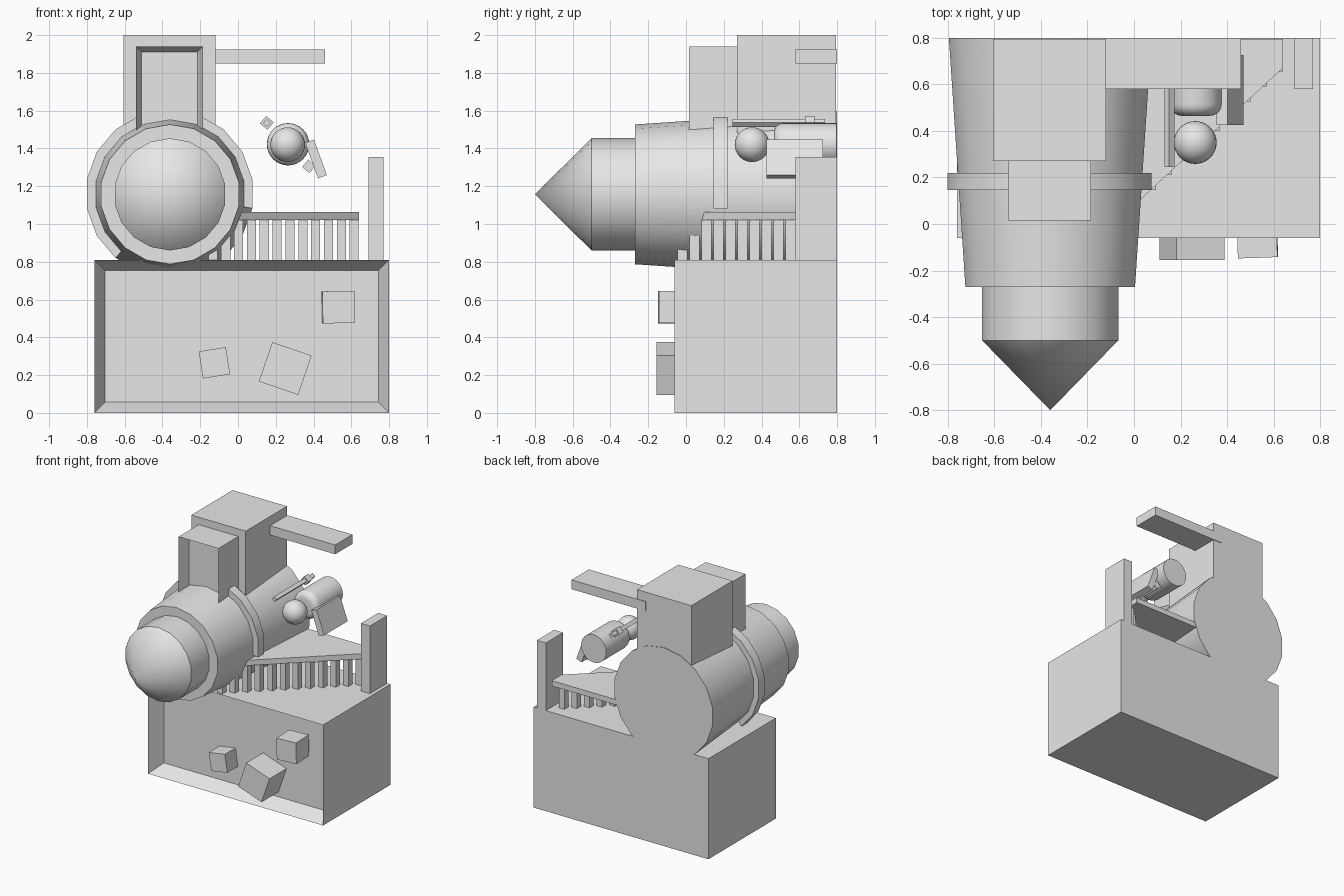
import bpy, bmesh, math
from mathutils import Matrix, Vector

cube = bpy.data.objects.get("Cube")
if cube:
    bpy.data.objects.remove(cube, do_unlink=True)

grey = bpy.data.materials.new("plain_grey")
grey.use_nodes = True
grey.diffuse_color = (0.8, 0.8, 0.8, 1)
grey.node_tree.nodes["Principled BSDF"].inputs["Base Color"].default_value = (0.8, 0.8, 0.8, 1)


def finish(name, bm, smooth=False):
    bmesh.ops.recalc_face_normals(bm, faces=bm.faces)
    mesh = bpy.data.meshes.new(name)
    bm.to_mesh(mesh)
    bm.free()
    mesh.materials.append(grey)
    ob = bpy.data.objects.new(name, mesh)
    bpy.context.collection.objects.link(ob)
    if smooth:
        bpy.ops.object.select_all(action='DESELECT')
        ob.select_set(True)
        bpy.context.view_layer.objects.active = ob
        bpy.ops.object.shade_smooth_by_angle(angle=math.radians(30))
    return ob


def box(name, x, y, z, tilt=0, turn=0, rim=0, depth=0):
    """Box from ranges; tilt about y, turn about z, optional recess in the front."""
    bm = bmesh.new()
    size = Vector([r[1] - r[0] for r in (x, y, z)])
    centre = Vector([(r[0] + r[1]) / 2 for r in (x, y, z)])
    bmesh.ops.create_cube(bm, size=1)
    bmesh.ops.scale(bm, vec=size, verts=bm.verts)
    if rim:
        bm.normal_update()
        front = min(bm.faces, key=lambda f: f.calc_center_median().y)
        bmesh.ops.inset_individual(bm, faces=[front], thickness=rim)
        bmesh.ops.translate(bm, vec=(0, depth, 0), verts=front.verts)
    spin = Matrix.Rotation(math.radians(turn), 4, 'Z') @ Matrix.Rotation(math.radians(tilt), 4, 'Y')
    bm.transform(Matrix.Translation(centre) @ spin)
    return finish(name, bm)


def block(name, x, y, z, w, length, h, **kw):
    """Box from its centre and size."""
    return box(name, (x - w / 2, x + w / 2), (y - length / 2, y + length / 2),
               (z - h / 2, z + h / 2), **kw)


def lathe(name, profile, x, z, sides):
    """Closed solid turned about a y axis; profile holds (radius, y)."""
    bm = bmesh.new()
    rings = []
    for r, y in profile:
        if r == 0:
            rings.append([bm.verts.new((x, y, z))] * sides)
            continue
        angles = [math.pi / 2 + math.tau * i / sides for i in range(sides)]
        rings.append([bm.verts.new((x + r * math.cos(a), y, z + r * math.sin(a))) for a in angles])
    for a, b in zip(rings, rings[1:]):
        for i in range(sides):
            j = (i + 1) % sides
            quad = list(dict.fromkeys((a[i], a[j], b[j], b[i])))
            bm.faces.new(quad)
    for ring in (rings[0], rings[-1]):
        if ring[0] is not ring[1]:
            bm.faces.new(ring)
    return finish(name, bm, True)


# Base with a recessed front
box("base", (-0.76, 0.8), (-0.06, 0.8), (0, 0.81), rim=0.08, depth=0.12)

# Loose cubes in the recess
block("cube_left", -0.125, 0, 0.265, 0.145, 0.15, 0.145, tilt=-9)
block("cube_middle", 0.25, -0.04, 0.235, 0.22, 0.23, 0.22, tilt=19)
block("cube_right", 0.53, -0.06, 0.56, 0.17, 0.17, 0.17, tilt=-1, turn=2)

# Large tapered drum with a pointed nose
lathe("drum", [(0, -0.8), (0.297, -0.5), (0.297, -0.27), (0.37, -0.27), (0.442, 0.8)],
      -0.36, 1.157, 18)

# Open band around the drum
bm = bmesh.new()
rows = []
for step in range(13):
    a = math.radians(-10 + 20 * step)
    rows.append([bm.verts.new((-0.362 + r * math.cos(a), y, 1.16 + r * math.sin(a)))
                 for r, y in ((0.38, 0.145), (0.445, 0.145), (0.445, 0.22), (0.38, 0.22))])
for a, b in zip(rows, rows[1:]):
    for i in range(4):
        j = (i + 1) % 4
        bm.faces.new((a[i], a[j], b[j], b[i]))
bm.faces.new(rows[0])
bm.faces.new(rows[-1])
finish("drum_band", bm, True)

# Tower, niche block and overhead beam
box("tower", (-0.605, -0.12), (0.27, 0.795), (1.2, 2.0))
box("niche_block", (-0.54, -0.185), (0.015, 0.3), (1.2, 1.94), rim=0.042, depth=0.09)
box("overhead_beam", (-0.2, 0.46), (0.58, 0.8), (1.85, 1.925))

# Balcony slab with a diagonal front edge
bm = bmesh.new()
outline = [(-0.26, -0.16), (0.64, 0.67), (0.64, 0.795), (-0.26, 0.795)]
face = bm.faces.new([bm.verts.new((x, y, 1.02)) for x, y in outline])
top = bmesh.ops.extrude_face_region(bm, geom=[face])["geom"]
bmesh.ops.translate(bm, vec=(0, 0, 0.043),
                    verts=[v for v in top if isinstance(v, bmesh.types.BMVert)])
finish("balcony_slab", bm)

# Balusters under the diagonal edge
for i in range(12):
    block(f"baluster_{i + 1}", 0.615 - 0.068 * i, 0.68 - 0.0635 * i, 0.915, 0.048, 0.052, 0.212)

box("end_post", (0.69, 0.77), (0.58, 0.8), (0.8, 1.355))

# Floating figure: head, body, pack and two rods
bm = bmesh.new()
bmesh.ops.create_uvsphere(bm, u_segments=32, v_segments=16, radius=0.092,
                          matrix=Matrix.Translation((0.263, 0.35, 1.42)))
finish("figure_head", bm, True)
dome = [(0.112 - 0.05 * (1 - math.sin(t)), 0.515 - 0.05 * math.cos(t))
        for t in (math.pi / 2 * k / 5 for k in range(6))]
lathe("figure_body", dome + [(0.112, 0.797)], 0.265, 1.422, 32)
block("figure_pack", 0.413, 0.575, 1.344, 0.05, 0.3, 0.2, tilt=-20)
block("upper_rod", 0.153, 0.49, 1.535, 0.03, 0.49, 0.03, tilt=40)
block("upper_rod_grip", 0.153, 0.655, 1.535, 0.052, 0.05, 0.052, tilt=40)
block("lower_rod", 0.375, 0.61, 1.305, 0.05, 0.22, 0.05, tilt=40)
